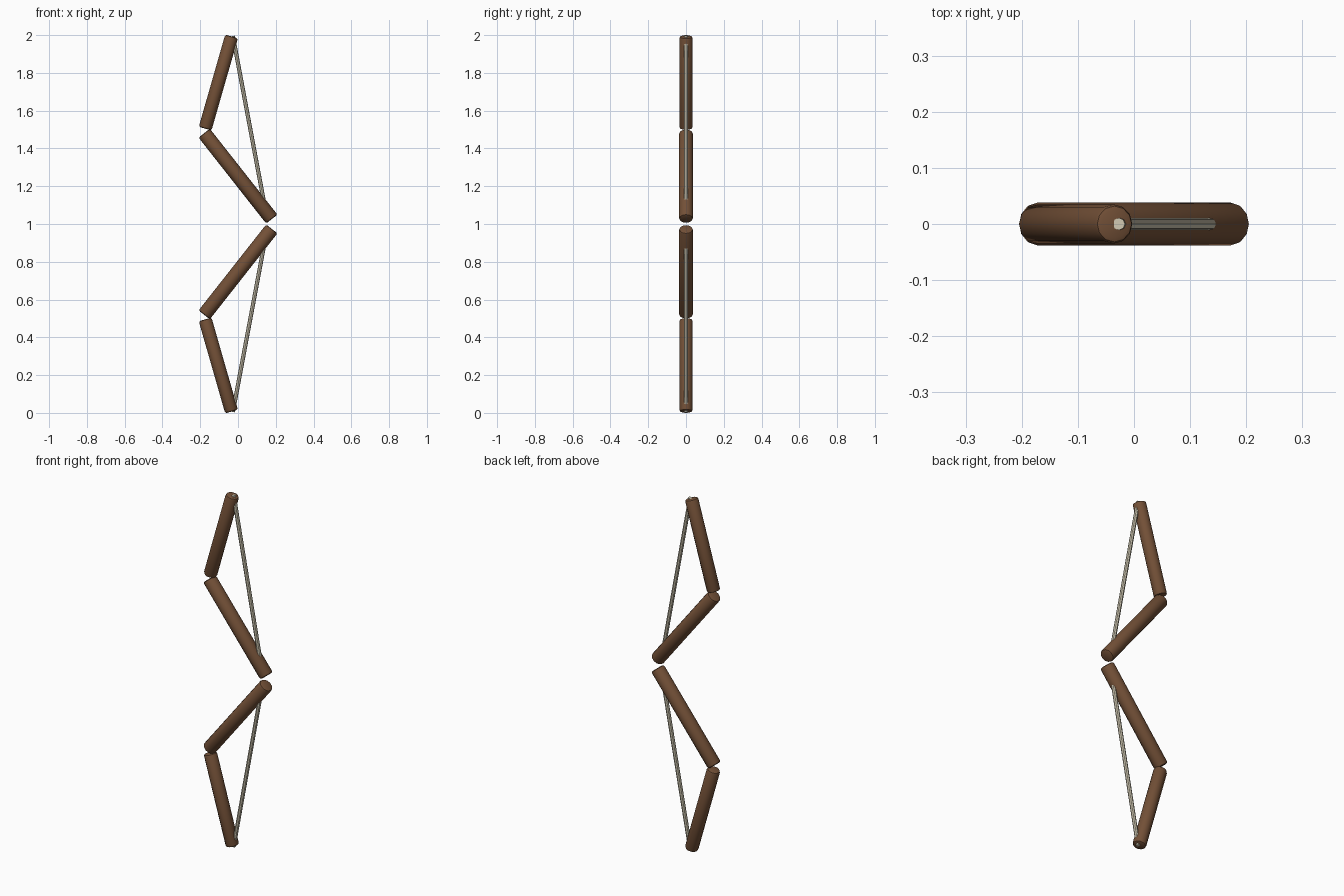
import bpy, math
from mathutils import Vector

if "Cube" in bpy.data.objects:
    bpy.data.objects.remove(bpy.data.objects["Cube"])


def material(name, color):
    m = bpy.data.materials.new(name)
    m.diffuse_color = color
    m.use_nodes = True
    m.node_tree.nodes["Principled BSDF"].inputs["Base Color"].default_value = m.diffuse_color
    return m


wood = material("dark_wood", (0.17, 0.08, 0.038, 1))
cord = material("pale_cord", (0.62, 0.57, 0.44, 1))


def rod(name, a, b, radius, sides, mat, bevel=0.0):
    """Cylinder between two (x, z) points in the y = 0 plane."""
    a, b = Vector((a[0], 0, a[1])), Vector((b[0], 0, b[1]))
    d = b - a
    bpy.ops.mesh.primitive_cylinder_add(vertices=sides, radius=radius, depth=d.length,
                                        location=(a + b) / 2,
                                        rotation=(0, math.atan2(d.x, d.z), 0))
    o = bpy.context.object
    o.name = name
    o.data.materials.append(mat)
    if bevel:
        # rounded rim on both end caps
        mod = o.modifiers.new("rim", "BEVEL")
        mod.width = bevel
        mod.segments = 2
        mod.limit_method = 'ANGLE'
        mod.angle_limit = math.radians(60)
        bpy.ops.object.modifier_apply(modifier="rim")
    bpy.ops.object.shade_smooth_by_angle(angle=math.radians(40))
    return o


# upper and lower halves mirror each other about z = 1
for half, s in (("upper", 1), ("lower", -1)):
    def p(x, h):
        return (x, 1 + s * h)

    # outer limb, tip to elbow
    rod(half + "_outer_limb", p(-0.174, 0.505), p(-0.034, 0.993), 0.035, 12, wood, 0.01)
    # inner limb, elbow to grip
    rod(half + "_inner_limb", p(0.179, 0.026), p(-0.179, 0.481), 0.038, 12, wood, 0.01)
    # straight string from tip into the inner limb
    rod(half + "_string", p(-0.027, 0.995), p(0.148, 0.06), 0.011, 8, cord)
